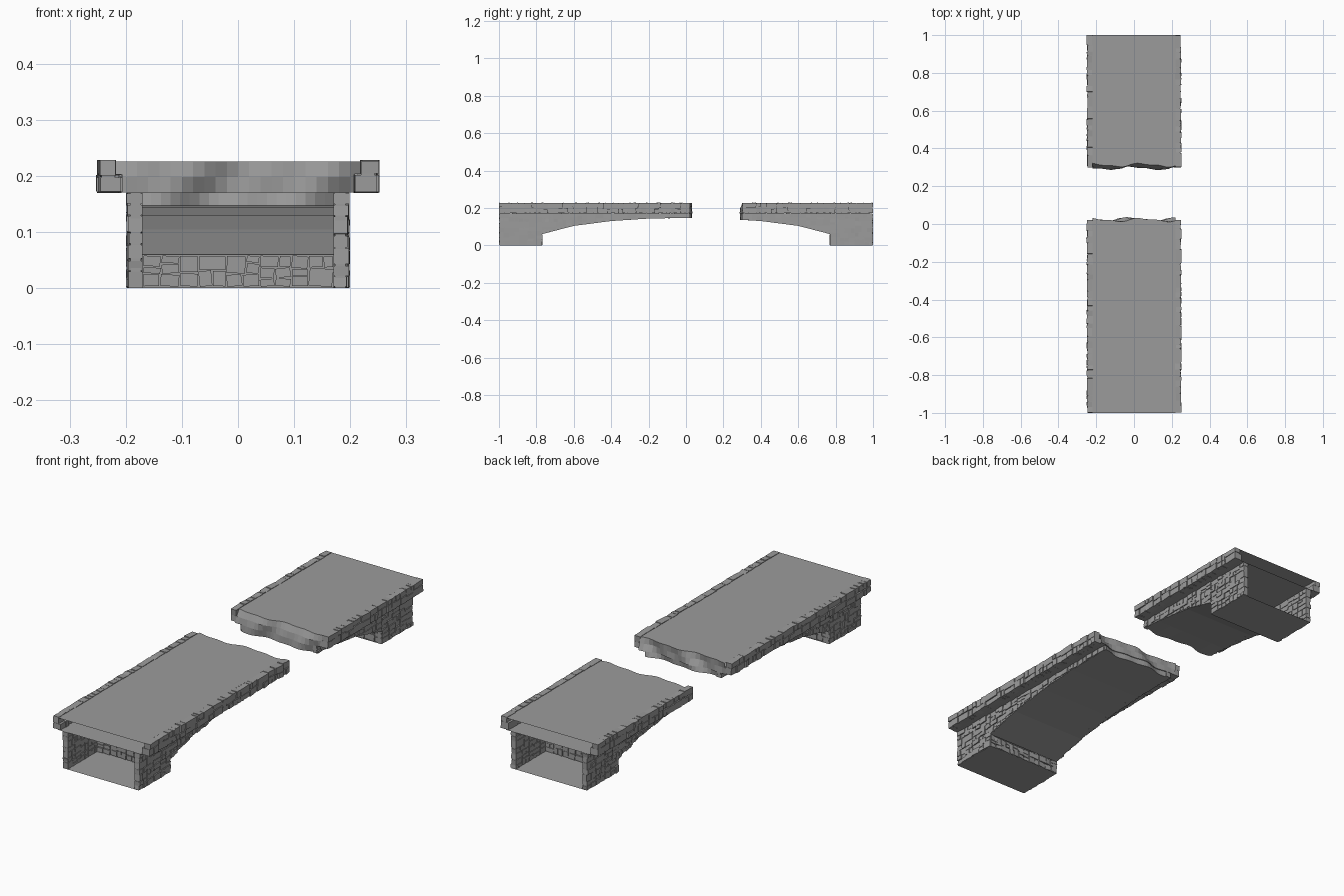
import bpy, bmesh, math, random

random.seed(7)
old = bpy.data.objects.get("Cube")
if old:
    bpy.data.objects.remove(old, do_unlink=True)

stone_grey = bpy.data.materials.new("stone grey")
stone_grey.use_nodes = True
GREY = (0.33, 0.33, 0.33, 1)
stone_grey.diffuse_color = GREY
stone_grey.node_tree.nodes["Principled BSDF"].inputs["Base Color"].default_value = GREY

# Main levels and widths
TOP, UNDER, PIER, SPRING = 0.225, 0.17, 0.77, 0.06
ARCH = [(0, 0.147), (0.2, 0.143), (0.4, 0.13), (0.6, 0.104), (PIER, SPRING)]


def finish(bm, name):
    bmesh.ops.recalc_face_normals(bm, faces=bm.faces)
    mesh = bpy.data.meshes.new(name)
    bm.to_mesh(mesh)
    bm.free()
    mesh.materials.append(stone_grey)
    obj = bpy.data.objects.new(name, mesh)
    bpy.context.collection.objects.link(obj)
    return obj


def loft(bm, rows):
    """Skin a list of equally long point rows."""
    grid = [[bm.verts.new(p) for p in row] for row in rows]
    for r, s in zip(grid, grid[1:]):
        for i in range(len(r) - 1):
            bm.faces.new((r[i], r[i + 1], s[i + 1], s[i]))


def hexa(bm, near, far):
    """Solid between two matching outlines."""
    a = [bm.verts.new(p) for p in near]
    b = [bm.verts.new(p) for p in far]
    bm.faces.new(a)
    bm.faces.new(b[::-1])
    n = len(a)
    for i in range(n):
        j = (i + 1) % n
        bm.faces.new((a[i], b[i], b[j], a[j]))


def soffit(y):
    """Height of the arch underside."""
    y = abs(y)
    for (y0, z0), (y1, z1) in zip(ARCH, ARCH[1:]):
        if y <= y1:
            return z0 + (z1 - z0) * (y - y0) / (y1 - y0)
    return SPRING


def ground(y):
    return 0.0


def ashlar(a0, a1, b0, b1, size):
    """Split a rectangle at random into irregular stone outlines."""
    w, h = a1 - a0, b1 - b0
    if w < size * random.uniform(1.2, 2.2) and h < size * random.uniform(0.9, 1.4):
        return [(a0, a1, b0, b1)]
    t = random.uniform(0.38, 0.62)
    if w > h * 1.3:
        m = a0 + w * t
        return ashlar(a0, m, b0, b1, size) + ashlar(m, a1, b0, b1, size)
    m = b0 + h * t
    return ashlar(a0, a1, b0, m, size) + ashlar(a0, a1, m, b1, size)


def stones(bm, rects, place, inner, outer, floor=ground):
    """Stand a slightly crooked block on every outline, cut off by the floor."""
    for a0, a1, b0, b1 in rects:
        if b1 < max(floor(a0), floor(a1)) + 0.002:
            continue
        gap, tilt = 0.0012, random.uniform(-0.0016, 0.0016)
        a0, a1, b0, b1 = a0 + gap, a1 - gap, b0 + gap, b1 - gap
        out = outer + random.uniform(-0.002, 0.0035)
        turn = random.uniform(-0.0015, 0.0015)
        quad = [(a0 + tilt, max(b0 - tilt, floor(a0))), (a1 + tilt, max(b0 + tilt, floor(a1))),
                (a1 - tilt, max(b1 + tilt, floor(a1) + 0.001)),
                (a0 - tilt, max(b1 - tilt, floor(a0) + 0.001))]
        shift = (-turn, turn, turn, -turn)
        hexa(bm, [place(a, b, inner) for a, b in quad],
             [place(a, b, out + d) for (a, b), d in zip(quad, shift)])


def wave(x, phase, amp):
    return amp * (math.sin(x * 24 + phase) + 0.5 * math.sin(x * 51 + phase * 2))


def build_half(label, s, brk):
    """One surviving half: s is the outer end direction, brk the broken end."""
    end = float(s)
    xs = [-0.22 + 0.44 * i / 22 for i in range(23)]

    # Roadway shell, open at the outer end and ragged at the break
    bm = bmesh.new()

    def edge(z, phase, shift):
        return [(x, brk - s * shift + wave(x, phase, 0.008), z) for x in xs]
    loft(bm, [[(x, end, TOP) for x in xs],
              edge(TOP, 0.6, -0.012 if s > 0 else 0.0),
              edge(0.198, 1.2, 0.0),
              edge(UNDER, 2.0, 0.004),
              [(x, end, UNDER) for x in xs]])
    finish(bm, label + "_roadway")

    # Arch underside and its ragged broken face
    bm = bmesh.new()
    ax = [x * 0.86 for x in xs]
    knots = [y * s for y, z in ARCH[::-1] if y * s * s > brk * s + 0.02 or s < 0]
    rows = [[(x, y, soffit(y)) for x in ax] for y in knots]
    rows.append([(x, brk + wave(x, 2.6, 0.008), soffit(brk)) for x in ax])
    rows.append([(x, brk + wave(x, 2.0, 0.008), UNDER) for x in ax])
    if s < 0:
        rows.pop(len(knots) - 1)
    loft(bm, rows)
    finish(bm, label + "_arch")

    # Pier floor
    bm = bmesh.new()
    loft(bm, [[(-0.193, end, 0), (0.193, end, 0)], [(-0.193, PIER * s, 0), (0.193, PIER * s, 0)]])
    finish(bm, label + "_pier_floor")

    # Pier inner wall with blocks on both faces
    bm = bmesh.new()
    stones(bm, ashlar(-0.192, 0.192, 0.002, 0.058, 0.028),
           lambda a, b, c: (a, c * s, b), PIER + 0.01, PIER - 0.001)
    stones(bm, ashlar(-0.17, 0.17, 0.002, 0.058, 0.028),
           lambda a, b, c: (a, c * s, b), PIER + 0.006, PIER + 0.016)
    loft(bm, [[(-0.18, (PIER + 0.008) * s, z), (0.18, (PIER + 0.008) * s, z)] for z in (0, SPRING)])
    finish(bm, label + "_pier_inner_wall")

    lo, hi = min(end, brk), max(end, brk)
    for side, name in ((1, "left"), (-1, "right")):
        def place(a, b, c, side=side):
            return (c * side, a, b)

        # Side wall core following the arch
        bm = bmesh.new()
        outline = [(end - s * 0.002, UNDER), (end - s * 0.002, 0), (PIER * s, 0)]
        outline += [(y * s, z) for y, z in ARCH[::-1] if y * s * s > brk * s + 0.02]
        outline += [(brk, soffit(brk)), (brk, UNDER)]
        hexa(bm, [place(y, z, 0.173) for y, z in outline], [place(y, z, 0.192) for y, z in outline])
        finish(bm, f"{label}_{name}_wall_core")

        # Side wall blocks on the pier and over the arch
        bm = bmesh.new()
        p0, p1 = sorted((end, PIER * s))
        stones(bm, ashlar(p0, p1, 0, UNDER, 0.03), place, 0.17, 0.195)
        q0, q1 = sorted((PIER * s, brk))
        stones(bm, ashlar(q0, q1, SPRING, UNDER, 0.028), place, 0.172, 0.195, soffit)
        finish(bm, f"{label}_{name}_wall_blocks")

        # Kerb core and its two uneven courses
        bm = bmesh.new()
        box = [(lo + 0.003, UNDER + 0.002), (hi - 0.003, UNDER + 0.002),
               (hi - 0.003, TOP - 0.001), (lo + 0.003, TOP - 0.001)]
        hexa(bm, [place(y, z, 0.219) for y, z in box], [place(y, z, 0.243) for y, z in box])
        finish(bm, f"{label}_{name}_kerb_core")

        bm = bmesh.new()
        y = lo
        while y < hi - 0.001:
            step = random.uniform(0.05, 0.08)
            nxt = hi if hi - y < step * 1.5 else y + step
            mid = random.uniform(0.193, 0.205)
            for b0, b1, inner in ((UNDER, mid, 0.208), (mid, 0.228, 0.219)):
                cut = y + (nxt - y) * random.uniform(0.35, 0.65)
                rects = [(y, cut, b0, b1), (cut, nxt, b0, b1)]
                if random.random() < 0.3:
                    rects = [(y, nxt, b0, b1)]
                for rect in rects:
                    stones(bm, [rect], place, inner + random.uniform(-0.002, 0.004), 0.248)
            y = nxt
        finish(bm, f"{label}_{name}_kerb_blocks")


build_half("front", -1, 0.022)
build_half("back", 1, 0.3)
